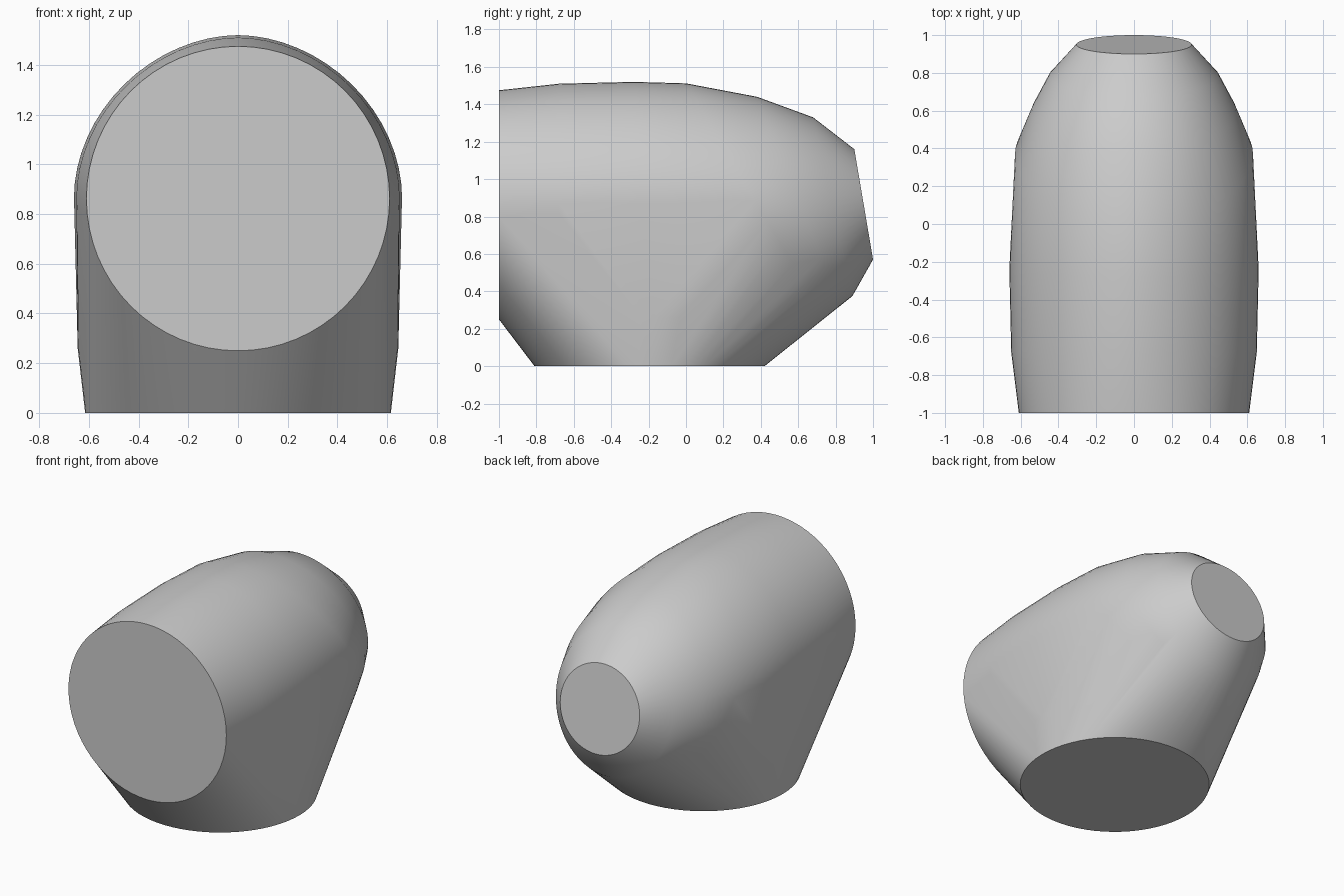
import bpy, bmesh, math
from mathutils import Vector

cube = bpy.data.objects.get("Cube")
if cube:
    bpy.data.objects.remove(cube, do_unlink=True)

grey = bpy.data.materials.new("plain grey")
grey.use_nodes = True
grey.diffuse_color = (0.6, 0.6, 0.6, 1)
grey.node_tree.nodes["Principled BSDF"].inputs["Base Color"].default_value = (0.6, 0.6, 0.6, 1)

SEGMENTS = 64


def add_ring(bm, start, end, half_width, power=2.0):
    """Oval section spanning two (y, z) points on the centre plane."""
    start, end = Vector((0, *start)), Vector((0, *end))
    centre, axis = (start + end) / 2, (start - end) / 2
    for i in range(SEGMENTS):
        a = math.tau * i / SEGMENTS
        c, s = math.cos(a), math.sin(a)
        x = math.copysign(abs(c) ** (2 / power), c) * half_width
        t = math.copysign(abs(s) ** (2 / power), s)
        bm.verts.new(centre + axis * t + Vector((x, 0, 0)))


bm = bmesh.new()
# Flat caps: front, base and tilted back
add_ring(bm, (-1, 1.475), (-1, 0.25), 0.61)
add_ring(bm, (-0.81, 0), (0.42, 0), 0.615)
add_ring(bm, (0.9, 1.16), (1.0, 0.57), 0.305)
# Body sections from front to back
add_ring(bm, (-0.68, 1.51), (-0.68, 0.23), 0.65, 1.9)
add_ring(bm, (-0.28, 1.52), (-0.2, 0.22), 0.66, 1.9)
add_ring(bm, (0, 1.512), (0.74, 0.26), 0.63, 1.9)
add_ring(bm, (0.38, 1.44), (0.82, 0.33), 0.54)
add_ring(bm, (0.68, 1.33), (0.89, 0.375), 0.45)
# Section above the base
add_ring(bm, (-0.87, 0.26), (0.53, 0.26), 0.645)

# Wrap one taut skin around all the sections
hull = bmesh.ops.convex_hull(bm, input=bm.verts[:])
spare = {g for g in hull["geom_interior"] + hull["geom_unused"]
         if isinstance(g, bmesh.types.BMVert)}
bmesh.ops.delete(bm, geom=list(spare), context='VERTS')
bmesh.ops.dissolve_limit(bm, angle_limit=math.radians(0.3),
                         verts=bm.verts[:], edges=bm.edges[:])
bmesh.ops.recalc_face_normals(bm, faces=bm.faces[:])

mesh = bpy.data.meshes.new("body")
bm.to_mesh(mesh)
bm.free()
body = bpy.data.objects.new("body", mesh)
mesh.materials.append(grey)
bpy.context.collection.objects.link(body)
bpy.context.view_layer.objects.active = body
body.select_set(True)
bpy.ops.object.shade_smooth_by_angle(angle=math.radians(30))
